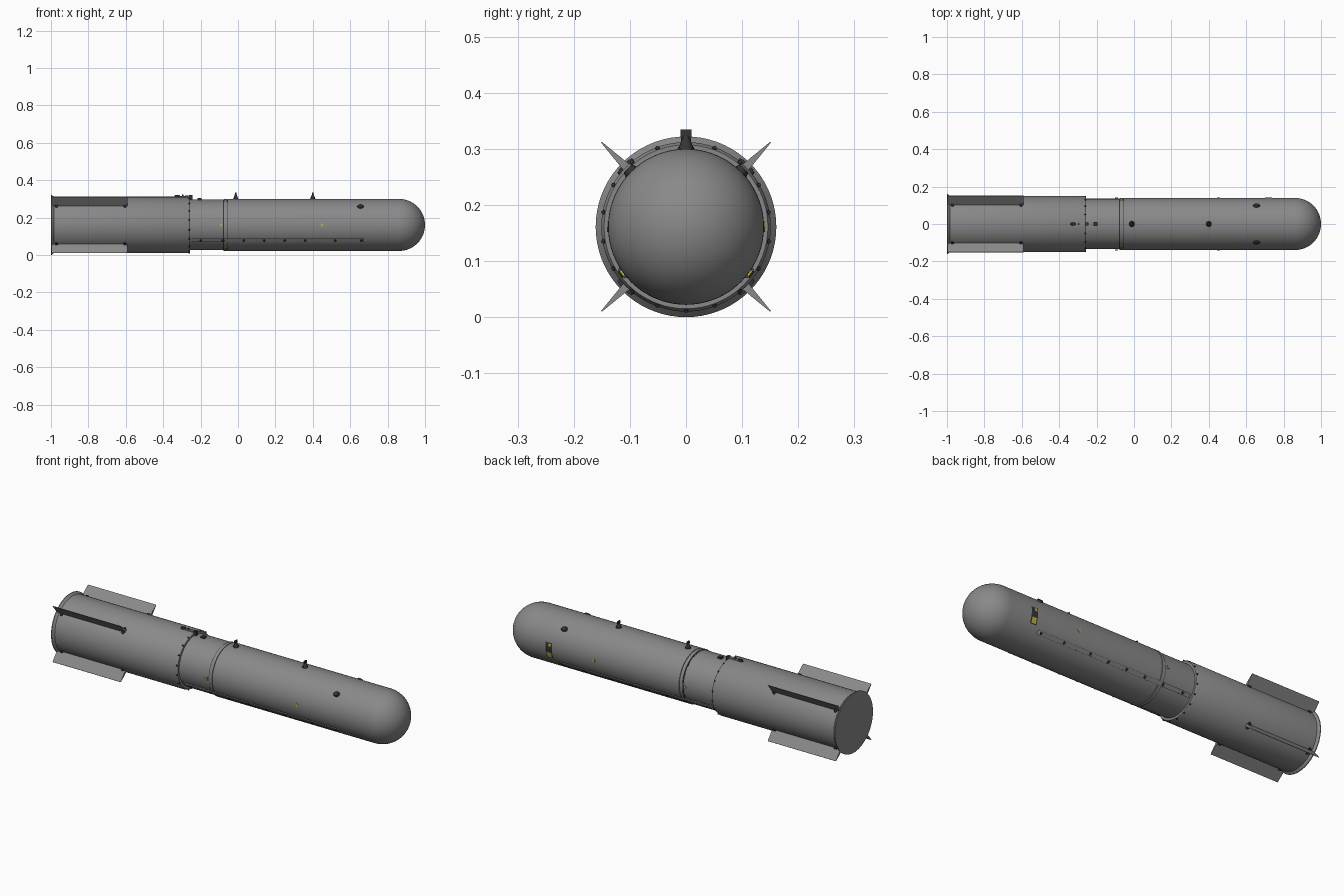
import bpy
import bmesh
from math import sin, cos, radians, pi
from mathutils import Matrix, Vector

if "Cube" in bpy.data.objects:
    bpy.data.objects.remove(bpy.data.objects["Cube"])

AXIS_Z = 0.161      # height of the long axis
BODY_R = 0.139
TAIL_R = 0.151


def material(name, rgb):
    m = bpy.data.materials.new(name)
    m.use_nodes = True
    m.diffuse_color = (*rgb, 1)
    m.node_tree.nodes["Principled BSDF"].inputs["Base Color"].default_value = (*rgb, 1)
    return m


GREY = material("body grey", (0.25, 0.25, 0.255))
DARK = material("dark metal", (0.035, 0.035, 0.035))
YELLOW = material("marker yellow", (0.55, 0.45, 0.04))


def finish(name, bm, mat, smooth=True, solid=True):
    if solid:
        bmesh.ops.recalc_face_normals(bm, faces=bm.faces)
    mesh = bpy.data.meshes.new(name)
    bm.to_mesh(mesh)
    bm.free()
    mesh.materials.append(mat)
    ob = bpy.data.objects.new(name, mesh)
    bpy.context.collection.objects.link(ob)
    if smooth:
        bpy.ops.object.select_all(action="DESELECT")
        ob.select_set(True)
        bpy.context.view_layer.objects.active = ob
        bpy.ops.object.shade_smooth_by_angle(angle=radians(30))
    return ob


def on_hull(x, deg, r):
    """Frame on the hull: x along the axis, y around it, z outward (0 deg = +y, 90 = up)."""
    c, s = cos(radians(deg)), sin(radians(deg))
    return Matrix(((1, 0, 0, x), (0, s, c, r * c), (0, -c, s, AXIS_Z + r * s), (0, 0, 0, 1)))


def lathe(name, profile, mat, segs=72):
    """Revolve (x, radius) points about the long axis and cap open ends."""
    bm = bmesh.new()
    verts = [bm.verts.new((x, r, AXIS_Z)) for x, r in profile]
    edges = [bm.edges.new(p) for p in zip(verts, verts[1:])]
    bmesh.ops.spin(bm, geom=verts + edges, cent=(0, 0, AXIS_Z), axis=(1, 0, 0),
                   angle=2 * pi, steps=segs)
    bmesh.ops.remove_doubles(bm, verts=bm.verts, dist=1e-5)
    bmesh.ops.holes_fill(bm, edges=[e for e in bm.edges if e.is_boundary], sides=0)
    return finish(name, bm, mat)


def box(bm, frame, size, offset=(0, 0, 0)):
    bmesh.ops.create_cube(bm, size=1, matrix=frame @ Matrix.Translation(offset)
                          @ Matrix.Diagonal((*size, 1)))


def stud(bm, frame, r1, r2, h, segs=12, stretch=1):
    bmesh.ops.create_cone(bm, cap_ends=True, segments=segs, radius1=r1, radius2=r2, depth=h,
                          matrix=frame @ Matrix.Diagonal((stretch, 1, 1, 1)))


def patch(name, x0, x1, a0, a1, r, mat, steps=8):
    """Painted plate following the curve of the hull."""
    bm = bmesh.new()
    rows = []
    for i in range(steps + 1):
        a = a0 + (a1 - a0) * i / steps
        rows.append([bm.verts.new(on_hull(x, a, r).translation) for x in (x0, x1)])
    for p, q in zip(rows, rows[1:]):
        bm.faces.new((p[0], q[0], q[1], p[1]))
    return finish(name, bm, mat, solid=False)


# Main body with a hemispherical nose
dome_x = 1 - BODY_R
nose = [(dome_x + BODY_R * sin(pi / 2 * i / 16), BODY_R * cos(pi / 2 * i / 16)) for i in range(16)]
lathe("main_body", [(-0.055, 0.12), (-0.055, BODY_R)] + nose + [(1, 0)], GREY)

# Neck, joint band and the groove between them
lathe("neck", [(-0.3, 0.135), (-0.078, 0.135)], GREY)
lathe("joint_band", [(-0.075, 0.12), (-0.075, BODY_R), (-0.058, BODY_R), (-0.058, 0.12)], GREY)
lathe("joint_groove", [(-0.08, 0.1355), (-0.052, 0.1355)], DARK)

# Tail section with a flared rear rim and a chamfered front edge
lathe("tail_section", [(-1, 0.161), (-0.996, 0.161), (-0.985, TAIL_R), (-0.266, TAIL_R),
                       (-0.256, 0.146), (-0.256, 0.13)], GREY)

# Bolts around the front edge of the tail
bm = bmesh.new()
for i in range(18):
    tilt = Matrix.Rotation(radians(60), 4, "Y")
    stud(bm, on_hull(-0.26, -90 + 20 * i, 0.149) @ tilt, 0.0045, 0.0035, 0.006, 8)
finish("tail_ring_bolts", bm, DARK)

# Four tapered fins with root clamps
for label, deg in (("upper_back", 45), ("upper_front", 135), ("lower_front", 225), ("lower_back", 315)):
    bm = bmesh.new()
    frame = on_hull(-0.795, deg, 0)
    ring = [bm.verts.new(frame @ Vector((x, y, r)))
            for r, t in ((0.145, 0.008), (0.213, 0.001))
            for x, y in ((-0.203, -t), (0.203, -t), (0.203, t), (-0.203, t))]
    bm.faces.new(ring[:4])
    bm.faces.new(ring[4:])
    for i in range(4):
        j = (i + 1) % 4
        bm.faces.new((ring[i], ring[j], ring[j + 4], ring[i + 4]))
    finish("fin_" + label, bm, GREY, smooth=False)
    bm = bmesh.new()
    for x in (-0.97, -0.605):
        box(bm, on_hull(x, deg, TAIL_R), (0.016, 0.026, 0.012))
        for side in (-1, 1):
            stud(bm, on_hull(x, deg + side * 4.5, TAIL_R), 0.008, 0.006, 0.01)
    finish("fin_clamps_" + label, bm, DARK)

# Cable raceways low on both flanks, with fasteners and yellow front tips
for label, deg in (("back", -36), ("front", 216)):
    bm = bmesh.new()
    box(bm, on_hull(0.215, deg, BODY_R), (0.93, 0.02, 0.008))
    top = [v for v in bm.verts if (Vector((v.co.y, v.co.z - AXIS_Z))).length > BODY_R + 0.002]
    for v in top:
        v.co.x += 0.012 if v.co.x < 0 else -0.012
    finish("raceway_" + label, bm, GREY, smooth=False)
    bm = bmesh.new()
    for x in (-0.2, -0.08, 0.03, 0.14, 0.25, 0.36, 0.52, 0.66):
        stud(bm, on_hull(x, deg, BODY_R + 0.004), 0.008, 0.007, 0.005, 10)
    for side in (-1, 1):
        box(bm, on_hull(0.215, deg + side * 4.3, BODY_R), (0.92, 0.0015, 0.002))
    finish("raceway_fasteners_" + label, bm, DARK)
    bm = bmesh.new()
    box(bm, on_hull(0.679, deg, BODY_R), (0.006, 0.012, 0.007))
    finish("raceway_tip_" + label, bm, YELLOW, smooth=False)

# Suspension lugs on top
for label, x in (("rear", -0.012), ("forward", 0.4)):
    bm = bmesh.new()
    stud(bm, on_hull(x, 90, BODY_R), 0.016, 0.014, 0.006, 16)
    stud(bm, on_hull(x, 90, BODY_R + 0.013), 0.013, 0.005, 0.022, 12)
    box(bm, on_hull(x, 90, BODY_R + 0.027), (0.007, 0.02, 0.014))
    finish("lug_" + label, bm, DARK)

# Oval ports on the upper shoulders
bm = bmesh.new()
for deg in (45, 135):
    stud(bm, on_hull(0.655, deg, BODY_R + 0.003), 0.0145, 0.01, 0.01, 20, 1.35)
finish("shoulder_ports", bm, DARK)

# Arming fittings along the top of the tail and neck
bm = bmesh.new()
box(bm, on_hull(-0.3, 90, TAIL_R + 0.002), (0.1, 0.014, 0.012))
for v in bm.verts:
    if v.co.x < -0.3 and v.co.z > AXIS_Z + TAIL_R:
        v.co.z -= 0.009
finish("arming_cover", bm, GREY, smooth=False)
bm = bmesh.new()
stud(bm, on_hull(-0.325, 90, TAIL_R + 0.003), 0.009, 0.007, 0.012, 12, 1.8)
stud(bm, on_hull(-0.295, 90, TAIL_R + 0.005), 0.005, 0.004, 0.012)
box(bm, on_hull(-0.253, 90, 0.148), (0.018, 0.018, 0.022))
box(bm, on_hull(-0.205, 90, 0.137), (0.022, 0.02, 0.012))
finish("arming_fittings", bm, DARK)

# Warning plate on the back flank with yellow bands
patch("warning_plate", 0.7, 0.738, -26, 10, BODY_R + 0.0015, DARK)
patch("warning_band_lower", 0.706, 0.732, -24, -12, BODY_R + 0.003, YELLOW)
patch("warning_band_upper", 0.706, 0.72, 2, 8, BODY_R + 0.003, YELLOW)

# Small yellow triangles on both flanks
bm = bmesh.new()
for deg in (0, 180):
    for x, turn in ((-0.09, 0), (0.45, pi)):
        spin = Matrix.Rotation(turn + pi / 2, 4, "Z")
        stud(bm, on_hull(x, deg, BODY_R) @ spin, 0.011, 0.011, 0.004, 3)
finish("flank_markers", bm, YELLOW, smooth=False)
